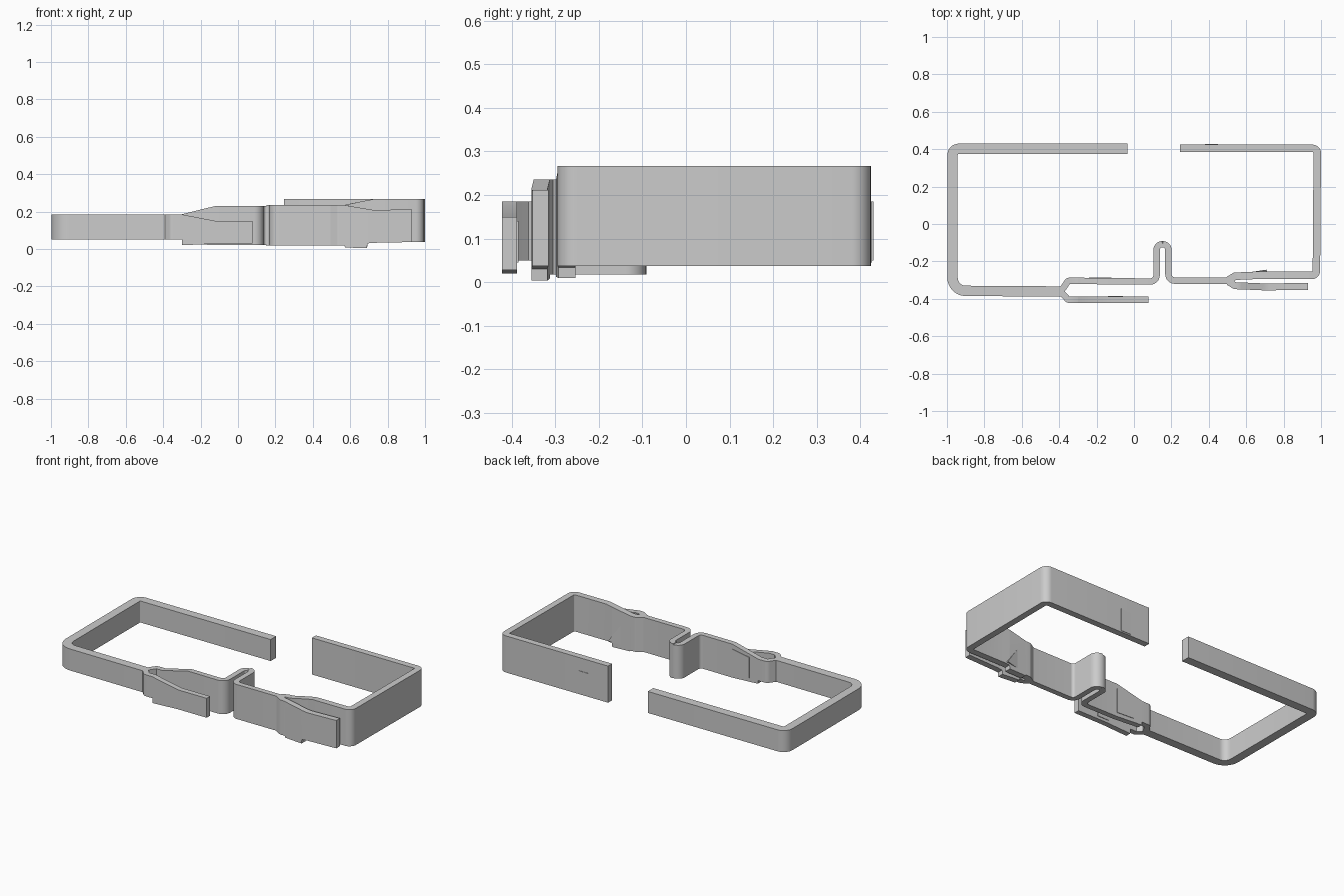
import bpy, bmesh, math
from mathutils import Vector

if "Cube" in bpy.data.objects:
    bpy.data.objects.remove(bpy.data.objects["Cube"])


def rounded(ctrl, seg=8):
    """Control points (x, y, radius, z_low, z_high) -> path with filleted corners."""
    out = []
    for i, (x, y, r, a, b) in enumerate(ctrl):
        p = Vector((x, y))
        if r == 0 or i in (0, len(ctrl) - 1):
            out.append((p, a, b))
            continue
        d0 = (Vector(ctrl[i - 1][:2]) - p).normalized()
        d1 = (Vector(ctrl[i + 1][:2]) - p).normalized()
        half = d0.angle(d1) / 2
        cut = r / math.tan(half)
        centre = p + (d0 + d1).normalized() * r / math.sin(half)
        v0, v1 = p + d0 * cut - centre, p + d1 * cut - centre
        turn = math.atan2(v0.x * v1.y - v0.y * v1.x, v0.dot(v1))
        for k in range(seg + 1):
            t = turn * k / seg
            c, s = math.cos(t), math.sin(t)
            out.append((centre + Vector((c * v0.x - s * v0.y, s * v0.x + c * v0.y)), a, b))
    return out


def strip(name, ctrl, thick):
    """Flat band standing on edge, swept along a plan path with varying heights."""
    path = rounded(ctrl)
    bm = bmesh.new()
    rings = []
    for i, (p, a, b) in enumerate(path):
        d0 = (p - path[max(i - 1, 0)][0]).normalized()
        d1 = (path[min(i + 1, len(path) - 1)][0] - p).normalized()
        t = (d0 + d1).normalized()
        n = Vector((-t.y, t.x))
        ref = d0 if d0.length > 0 else d1
        n *= thick / 2 / max(n.dot(Vector((-ref.y, ref.x))), 0.5)
        q, r = p + n, p - n
        rings.append([bm.verts.new(v) for v in
                      ((q.x, q.y, a), (r.x, r.y, a), (r.x, r.y, b), (q.x, q.y, b))])
    for A, B in zip(rings, rings[1:]):
        for k in range(4):
            m = (k + 1) % 4
            bm.faces.new((A[k], A[m], B[m], B[k]))
    bm.faces.new(rings[0])
    bm.faces.new(rings[-1][::-1])
    bmesh.ops.recalc_face_normals(bm, faces=bm.faces)
    me = bpy.data.meshes.new(name)
    bm.to_mesh(me)
    bm.free()
    ob = bpy.data.objects.new(name, me)
    bpy.context.collection.objects.link(ob)
    bpy.ops.object.select_all(action='DESELECT')
    ob.select_set(True)
    bpy.context.view_layer.objects.active = ob
    bpy.ops.object.shade_smooth_by_angle(angle=math.radians(28))
    return ob


# left thick band: back arm, side, front arm up to the fork
L = (0.05, 0.185)
strip("left_band", [(-0.035, 0.402, 0, *L), (-0.97, 0.402, 0.033, *L),
                    (-0.97, -0.357, 0.07, *L), (-0.37, -0.361, 0, *L)], 0.055)

# left fork, outer tab
strip("left_front_tab", [(-0.385, -0.37, 0, *L), (-0.352, -0.405, 0.015, *L),
                         (-0.3, -0.405, 0, *L), (-0.298, -0.405, 0, 0.02, 0.184),
                         (-0.12, -0.405, 0, 0.028, 0.15), (0.078, -0.405, 0, 0.028, 0.15)], 0.034)

# left fork inner branch, hairpin spring loop, right middle band
M, N = (0.02, 0.23), (0.018, 0.235)
strip("spring_band", [(-0.385, -0.352, 0, *L), (-0.352, -0.304, 0.015, *L),
                      (-0.3, -0.304, 0, *L), (-0.298, -0.304, 0, 0.03, 0.186),
                      (-0.12, -0.306, 0, *M), (0.121, -0.308, 0.035, *M),
                      (0.121, -0.108, 0.0305, *M), (0.184, -0.108, 0.0305, *N),
                      (0.184, -0.303, 0.035, *N), (0.525, -0.303, 0, *N)], 0.034)

# right fork, outer tab with a small foot
strip("right_front_tab", [(0.505, -0.308, 0, *N), (0.54, -0.33, 0.01, *N),
                          (0.57, -0.331, 0, *N), (0.572, -0.331, 0, 0.008, 0.234),
                          (0.69, -0.336, 0, 0.004, 0.214), (0.692, -0.336, 0, 0.03, 0.213),
                          (0.73, -0.336, 0, 0.033, 0.208), (0.93, -0.334, 0, 0.037, 0.212)], 0.037)

# right thick band: fork branch, side, back arm
R = (0.037, 0.267)
strip("right_band", [(0.505, -0.3, 0, *N), (0.54, -0.279, 0.01, *N),
                     (0.57, -0.278, 0, *N), (0.572, -0.278, 0, 0.012, 0.236),
                     (0.69, -0.273, 0, 0.01, 0.26), (0.692, -0.273, 0, 0.034, 0.26),
                     (0.73, -0.275, 0, *R), (0.975, -0.275, 0.025, *R),
                     (0.98, 0.404, 0.025, *R), (0.245, 0.404, 0, *R)], 0.04)

# small raised pads on the band faces
strip("left_tab_pad", [(-0.14, -0.388, 0, 0.045, 0.14), (-0.06, -0.387, 0, 0.045, 0.14)], 0.006)
strip("spring_pad", [(-0.24, -0.288, 0, 0.05, 0.18), (-0.12, -0.289, 0, 0.045, 0.2)], 0.006)
strip("back_arm_pad", [(0.38, 0.424, 0, 0.045, 0.185), (0.45, 0.424, 0, 0.045, 0.185)], 0.006)
strip("right_fork_wedge", [(0.59, -0.268, 0, 0.03, 0.22), (0.71, -0.25, 0, 0.045, 0.05)], 0.012)
